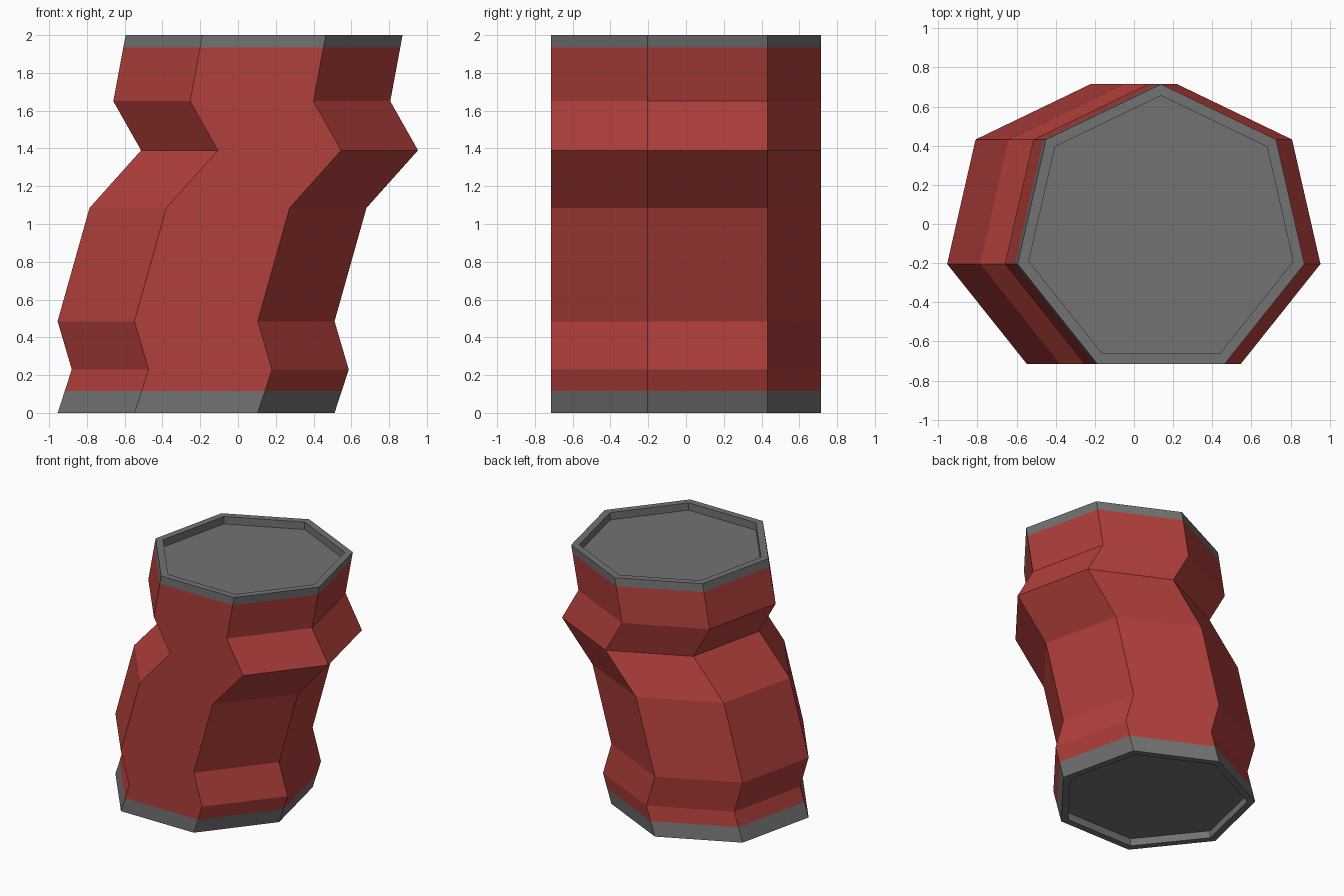
import bpy, bmesh, math

if "Cube" in bpy.data.objects:
    bpy.data.objects.remove(bpy.data.objects["Cube"])

SIDES, RADIUS, INNER, CY = 7, 0.752, 0.693, -0.037


def material(name, rgb):
    m = bpy.data.materials.new(name)
    m.diffuse_color = (*rgb, 1)
    m.use_nodes = True
    m.node_tree.nodes["Principled BSDF"].inputs["Base Color"].default_value = m.diffuse_color
    return m


def loft(name, rings, mat, flip=False, close_end=False):
    """Skin a row of heptagons, each given as (centre x, z, radius)."""
    bm = bmesh.new()
    loops = []
    for cx, z, r in rings:
        angles = [math.pi / 2 + math.tau * i / SIDES for i in range(SIDES)]
        loops.append([bm.verts.new((cx + r * math.cos(a), CY + r * math.sin(a), z))
                      for a in angles])
    for a, b in zip(loops, loops[1:]):
        for i in range(SIDES):
            j = (i + 1) % SIDES
            bm.faces.new((a[i], a[j], b[j], b[i]))
    if close_end:
        bm.faces.new(loops[-1])
    if flip:
        bmesh.ops.reverse_faces(bm, faces=bm.faces[:])
    mesh = bpy.data.meshes.new(name)
    bm.to_mesh(mesh)
    bm.free()
    obj = bpy.data.objects.new(name, mesh)
    bpy.context.collection.objects.link(obj)
    mesh.materials.append(mat)
    return obj


red = material("red", (0.44, 0.05, 0.045))
grey = material("dark_grey", (0.17, 0.17, 0.17))

# Crooked body: centre x and height of each bend
path = [(-0.184, 0.115), (-0.147, 0.23), (-0.222, 0.485), (-0.053, 1.085),
        (0.22, 1.39), (0.073, 1.65), (0.126, 1.935)]
loft("body", [(x, z, RADIUS) for x, z in path], red)

# End caps: outer band, rim, then a recessed floor
for name, band, rim, flip in (("bottom_cap", path[0], (-0.222, 0.0), True),
                              ("top_cap", path[-1], (0.138, 2.0), False)):
    depth = 0.06 if flip else -0.06
    loft(name, [(*band, RADIUS), (*rim, RADIUS), (*rim, INNER),
                (rim[0], rim[1] + depth, INNER)], grey, flip, close_end=True)
